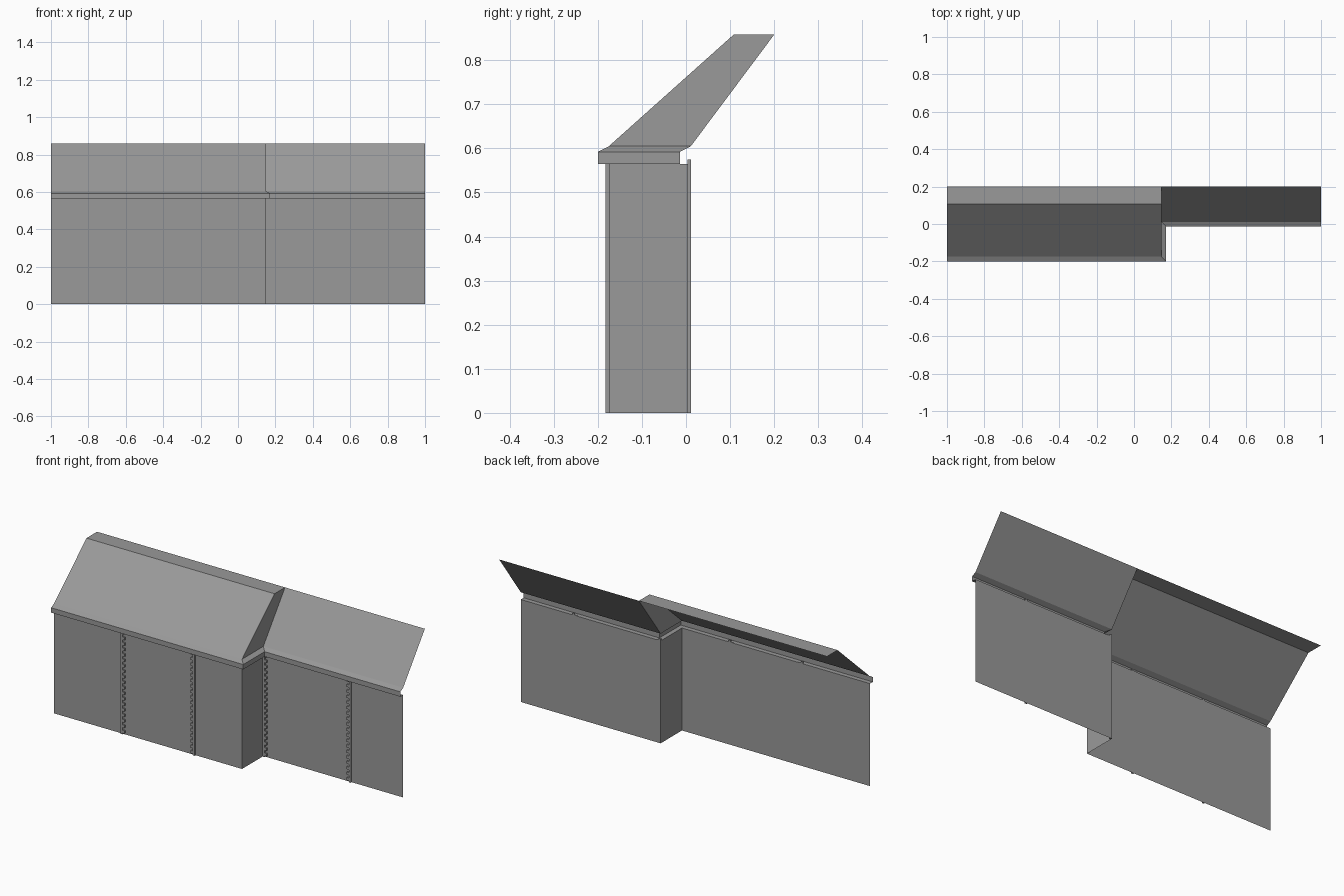
import bpy
import bmesh

cube = bpy.data.objects.get("Cube")
if cube:
    bpy.data.objects.remove(cube, do_unlink=True)

STEP_X = 0.147                      # where the facade steps back
FRONT_Y, BACK_Y = -0.175, 0.011     # planes of the two wall sections
WALL_TOP, ROOF_BASE, RIDGE = 0.565, 0.605, 0.858
OVERHANG = 0.025

grey = bpy.data.materials.new("plain grey")
grey.use_nodes = True
colour = (0.32, 0.32, 0.32, 1)
grey.diffuse_color = colour
grey.node_tree.nodes["Principled BSDF"].inputs["Base Color"].default_value = colour


def finish(name, bm):
    mesh = bpy.data.meshes.new(name)
    bm.to_mesh(mesh)
    bm.free()
    mesh.materials.append(grey)
    obj = bpy.data.objects.new(name, mesh)
    bpy.context.scene.collection.objects.link(obj)
    return obj


def stepped_path(out, z):
    """Stepped facade outline, pushed outward by a mitred offset."""
    return [(-1, FRONT_Y - out, z), (STEP_X + out, FRONT_Y - out, z),
            (STEP_X + out, BACK_Y - out, z), (1, BACK_Y - out, z)]


def loft(name, rows):
    """Skin a sheet across rows of points, listed from bottom to top."""
    bm = bmesh.new()
    rings = [[bm.verts.new(p) for p in row] for row in rows]
    for low, high in zip(rings, rings[1:]):
        for i in range(len(low) - 1):
            bm.faces.new((low[i], low[i + 1], high[i + 1], high[i]))
    return finish(name, bm)


def add_box(bm, x0, x1, y0, y1, z0, z1):
    made = bmesh.ops.create_cube(bm, size=1)
    for v in made["verts"]:
        v.co = ((x0 + x1) / 2 + v.co.x * (x1 - x0),
                (y0 + y1) / 2 + v.co.y * (y1 - y0),
                (z0 + z1) / 2 + v.co.z * (z1 - z0))


def toothed_strip(name, x, wall_y, side):
    """Upright strip with a row of brick teeth on one side."""
    bm = bmesh.new()
    height, front, teeth = 0.575, wall_y - 0.008, 19
    inner, outer = x - side * 0.012, x + side * 0.013
    add_box(bm, min(inner, x), max(inner, x), front, wall_y, 0, height)
    pitch = height / teeth
    for i in range(teeth):
        z = i * pitch
        add_box(bm, min(x, outer), max(x, outer), front, wall_y,
                z + pitch * 0.25, z + pitch * 0.75)
    return finish(name, bm)


# Walls and eaves follow the same stepped outline
loft("walls", [stepped_path(0, 0), stepped_path(0, WALL_TOP)])
loft("eaves", [stepped_path(0, WALL_TOP), stepped_path(OVERHANG, WALL_TOP),
               stepped_path(OVERHANG, 0.592), stepped_path(0, ROOF_BASE)])

# Wide roof: front slope and flat ridge strip
wide_profile = [(FRONT_Y, ROOF_BASE), (0.108, RIDGE), (0.2, RIDGE)]
loft("wide_roof", [[(-1, y, z), (STEP_X, y, z)] for y, z in wide_profile])

# Narrow roof: one steeper slope
narrow_profile = [(BACK_Y, ROOF_BASE), (0.2, RIDGE)]
loft("narrow_roof", [[(STEP_X, y, z), (1, y, z)] for y, z in narrow_profile])

# Upright cheek closing the step between the roofs
loft("roof_cheek", [[(STEP_X, FRONT_Y, ROOF_BASE), (STEP_X, BACK_Y, ROOF_BASE)],
                    [(STEP_X, 0.108, RIDGE), (STEP_X, 0.2, RIDGE)]])

# Toothed strips between the bays
for i, (x, y, side) in enumerate([(-0.578, FRONT_Y, 1), (-0.148, FRONT_Y, -1),
                                  (0.159, BACK_Y, 1), (0.674, BACK_Y, -1)]):
    toothed_strip(f"toothed_strip_{i + 1}", x, y, side)
